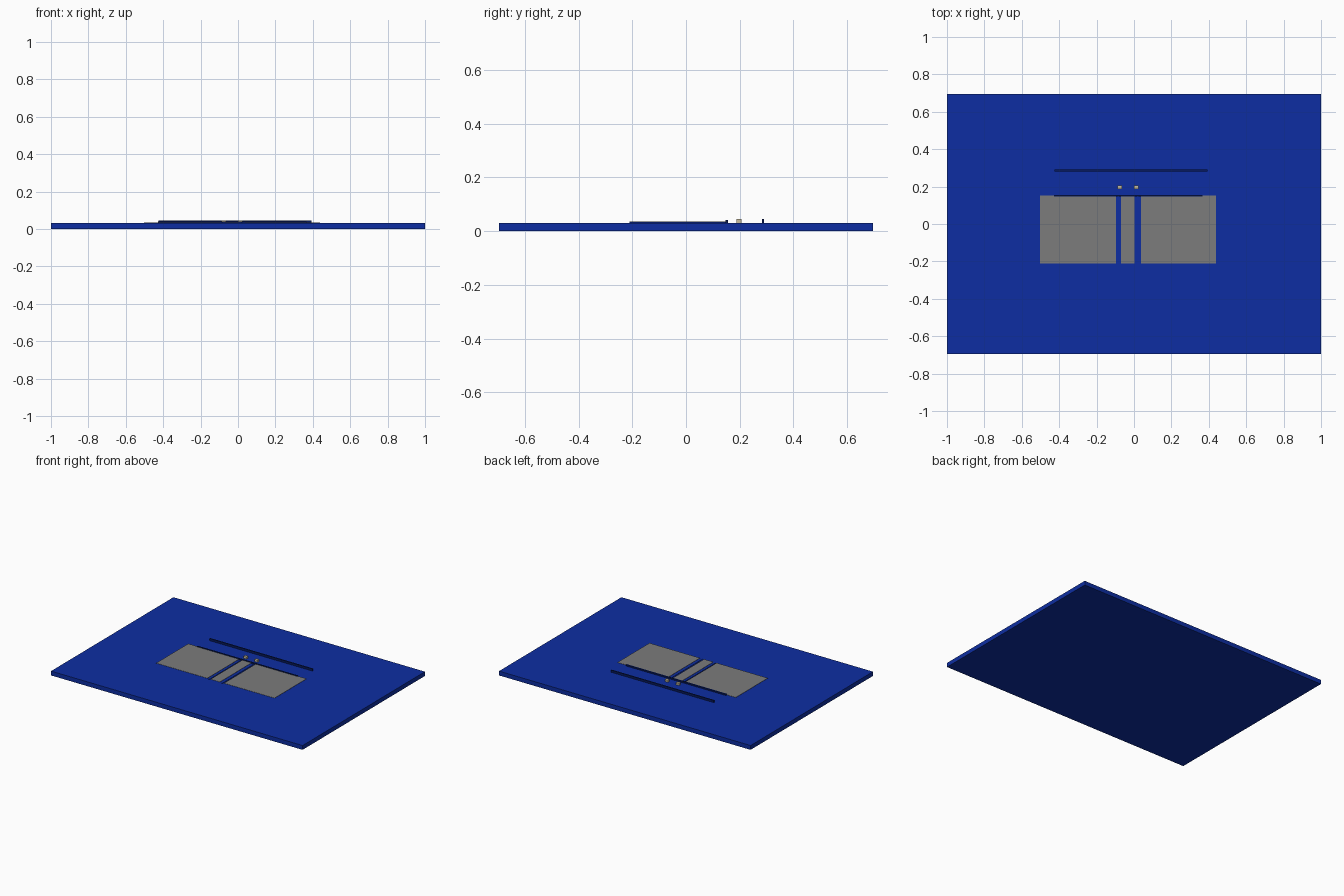
import bpy
import bmesh

if "Cube" in bpy.data.objects:
    bpy.data.objects.remove(bpy.data.objects["Cube"])


def material(name, rgb):
    m = bpy.data.materials.new(name)
    m.diffuse_color = (*rgb, 1)
    m.use_nodes = True
    m.node_tree.nodes["Principled BSDF"].inputs["Base Color"].default_value = m.diffuse_color
    return m


def box(name, x, y, z, mat=None):
    """Box from (min, max) pairs along each axis."""
    bm = bmesh.new()
    bmesh.ops.create_cube(bm, size=1)
    for v in bm.verts:
        v.co = [lo + (c + 0.5) * (hi - lo) for c, (lo, hi) in zip(v.co, (x, y, z))]
    mesh = bpy.data.meshes.new(name)
    bm.to_mesh(mesh)
    bm.free()
    ob = bpy.data.objects.new(name, mesh)
    bpy.context.collection.objects.link(ob)
    if mat:
        mesh.materials.append(mat)
    return ob


blue = material("blue", (0.004, 0.027, 0.36))
dark = material("dark_blue", (0.002, 0.01, 0.11))
beige = material("beige", (0.6, 0.52, 0.35))
grey = material("grey", (0.2, 0.2, 0.2))
TOP = 0.031

# Base slab
box("base_slab", (-1, 1), (-0.695, 0.695), (0, TOP), blue)

# Three thin grey plates with two slots between them
for name, x in (("left_plate", (-0.503, -0.096)),
                ("middle_plate", (-0.07, 0.004)),
                ("right_plate", (0.037, 0.438))):
    back = 0.147 if name == "middle_plate" else 0.153
    box(name, x, (-0.211, back), (0.0355, 0.037), grey)

# Low rails: one along the plates' back edge, one behind
box("rear_rail", (-0.424, 0.394), (0.282, 0.291), (TOP, 0.046), dark)
box("plate_edge_rail", (-0.428, 0.367), (0.147, 0.156), (TOP, 0.041), dark)

# Slot strips and small pegs, one pair per slot
for side, slot_x, peg_x in (("left", -0.083, -0.076), ("right", 0.021, 0.012)):
    box(side + "_slot_strip", (slot_x - 0.004, slot_x + 0.004),
        (-0.211, 0.147), (TOP, 0.034), blue)
    box(side + "_peg", (peg_x - 0.012, peg_x + 0.012),
        (0.187, 0.206), (TOP, 0.046), beige)
